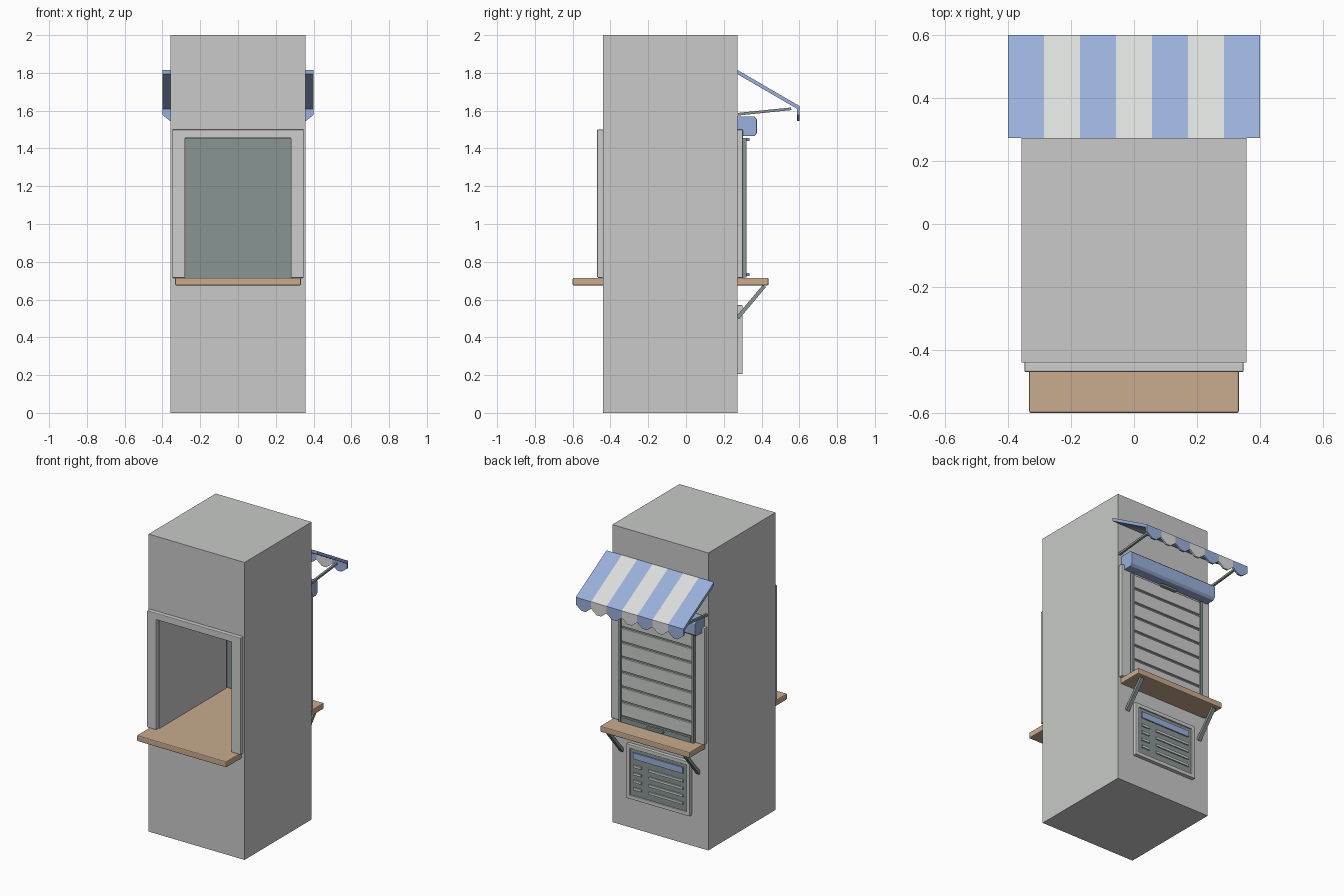
import bpy, bmesh
from mathutils import Vector

cube = bpy.data.objects.get("Cube")
if cube:
    bpy.data.objects.remove(cube, do_unlink=True)


def material(name, *srgb):
    """Flat material from 0-255 display values."""
    lin = [((c / 255 + 0.055) / 1.055) ** 2.4 for c in srgb]
    m = bpy.data.materials.new(name)
    m.use_nodes = True
    m.diffuse_color = (*lin, 1)
    m.node_tree.nodes["Principled BSDF"].inputs["Base Color"].default_value = (*lin, 1)
    return m


wall = material("wall grey", 200, 202, 200)
trim = material("trim light grey", 204, 206, 204)
white = material("awning white", 219, 221, 219)
blue = material("awning blue", 154, 176, 219)
metal = material("green grey metal", 137, 150, 148)
wood = material("counter wood", 201, 171, 143)


def finish(name, bm, mat, bevel=0):
    bmesh.ops.recalc_face_normals(bm, faces=bm.faces)
    mesh = bpy.data.meshes.new(name)
    bm.to_mesh(mesh)
    bm.free()
    mesh.materials.append(mat)
    ob = bpy.data.objects.new(name, mesh)
    bpy.context.collection.objects.link(ob)
    if bevel:
        mod = ob.modifiers.new("soft edges", "BEVEL")
        mod.width, mod.segments = bevel, 2
    return ob


def prism(name, points, axis, a, b, mat, bevel=0):
    """Extrude an outline along x (points are y, z) or along y (points are x, z)."""
    bm = bmesh.new()
    place = (lambda p, t: (t, *p)) if axis == "x" else (lambda p, t: (p[0], t, p[1]))
    face = bm.faces.new([bm.verts.new(place(p, a)) for p in points])
    new = bmesh.ops.extrude_face_region(bm, geom=[face])["geom"]
    step = Vector((b - a, 0, 0)) if axis == "x" else Vector((0, b - a, 0))
    bmesh.ops.translate(bm, vec=step, verts=[v for v in new if isinstance(v, bmesh.types.BMVert)])
    return finish(name, bm, mat, bevel)


def rect(x0, x1, z0, z1):
    return [(x0, z0), (x1, z0), (x1, z1), (x0, z1)]


def box(name, x0, x1, y0, y1, z0, z1, mat, bevel=0):
    return prism(name, rect(x0, x1, z0, z1), "y", y0, y1, mat, bevel)


def ring(name, outer, inner, y0, y1, mat, bevel=0):
    """Rectangular block with a rectangular opening right through along y."""
    bm = bmesh.new()
    loops = [[bm.verts.new((x, y, z)) for x, z in pts]
             for pts, y in ((outer, y0), (outer, y1), (inner, y1), (inner, y0))]
    for k in range(4):
        p, q = loops[k], loops[(k + 1) % 4]
        for i in range(4):
            j = (i + 1) % 4
            bm.faces.new((p[i], p[j], q[j], q[i]))
    return finish(name, bm, mat, bevel)


def strut(name, x, start, end, width, thick, mat):
    """Flat bar in a y-z plane, centred on x."""
    s, e = Vector(start), Vector(end)
    d = (e - s).normalized()
    n = Vector((-d.y, d.x)) * thick / 2
    pts = [tuple(p) for p in (s - n, e - n, e + n, s + n)]
    return prism(name, pts, "x", x - width / 2, x + width / 2, mat)


FRONT, BACK = -0.44, 0.273

# Main block with the serving opening
ring("kiosk_body", rect(-0.357, 0.357, 0, 2), rect(-0.275, 0.275, 0.69, 1.452), FRONT, BACK, wall)

# Three-sided window surrounds
surround = [(-0.348, 0.715), (-0.28, 0.715), (-0.28, 1.455), (0.28, 1.455),
            (0.28, 0.715), (0.348, 0.715), (0.348, 1.5), (-0.348, 1.5)]
prism("front_surround", surround, "y", FRONT - 0.03, FRONT + 0.001, trim, 0.004)
prism("back_surround", surround, "y", BACK - 0.001, BACK + 0.028, trim, 0.004)

# Counter running through the block
box("counter", -0.333, 0.333, -0.6, 0.437, 0.675, 0.715, wood, 0.006)

# Roller shutter
box("shutter_panel", -0.279, 0.279, 0.28, 0.305, 0.715, 1.454, metal)
for side in (-1, 1):
    x = side * 0.27
    box("shutter_guide", x - 0.009, x + 0.009, 0.30, 0.321, 0.717, 1.454, metal)
SLATS = 7
pitch = (1.452 - 0.752) / SLATS
for i in range(SLATS):
    z = 0.752 + i * pitch
    box("shutter_slat", -0.26, 0.26, 0.30, 0.317, z + 0.008, z + pitch - 0.006, trim, 0.003)
box("shutter_bottom_rail", -0.26, 0.26, 0.30, 0.321, 0.717, 0.75, metal)
for z in (0.733, 1.447):
    box("shutter_handle", -0.06, 0.06, 0.315, 0.337, z - 0.008, z + 0.008, metal, 0.002)

# Chamfered roller housing
housing = [(BACK - 0.001, 1.475), (0.285, 1.465), (0.36, 1.465), (0.375, 1.48),
           (0.375, 1.555), (0.36, 1.57), (BACK - 0.001, 1.57)]
prism("shutter_housing", housing, "x", -0.33, 0.33, blue, 0.003)

# Striped awning with a pointed valance
STRIPES = 7
w = 0.8 / STRIPES
canopy = [(BACK, 1.815), (0.6, 1.625), (0.6, 1.603), (BACK, 1.793)]
for i in range(STRIPES):
    x = -0.4 + i * w
    mat = white if i % 2 else blue
    prism("awning_stripe", canopy, "x", x, x + w, mat)
    flap = [(x, 1.61), (x, 1.577), (x + w * 0.36, 1.545), (x + w * 0.64, 1.545),
            (x + w, 1.577), (x + w, 1.61)]
    prism("awning_valance", flap, "y", 0.588, 0.6, mat)

# Awning arms and counter brackets
for side in (-1, 1):
    strut("awning_arm", side * 0.345, (BACK - 0.01, 1.58), (0.557, 1.61), 0.014, 0.014, metal)
    strut("counter_bracket", side * 0.285, (BACK, 0.503), (0.415, 0.672), 0.024, 0.02, metal)

# Price board below the counter
ring("board_frame", rect(-0.235, 0.235, 0.205, 0.57), rect(-0.21, 0.21, 0.23, 0.545),
     BACK - 0.001, 0.299, trim, 0.003)
box("board_panel", -0.212, 0.212, BACK - 0.001, 0.291, 0.228, 0.547, metal)
box("board_header", -0.185, 0.185, 0.29, 0.299, 0.48, 0.522, blue)
for i in range(4):
    z = 0.43 - i * 0.05
    box("board_short_bar", 0.125, 0.185, 0.29, 0.299, z - 0.008, z + 0.008, trim)
    box("board_long_bar", -0.185, 0.07, 0.29, 0.299, z - 0.008, z + 0.008, trim)
